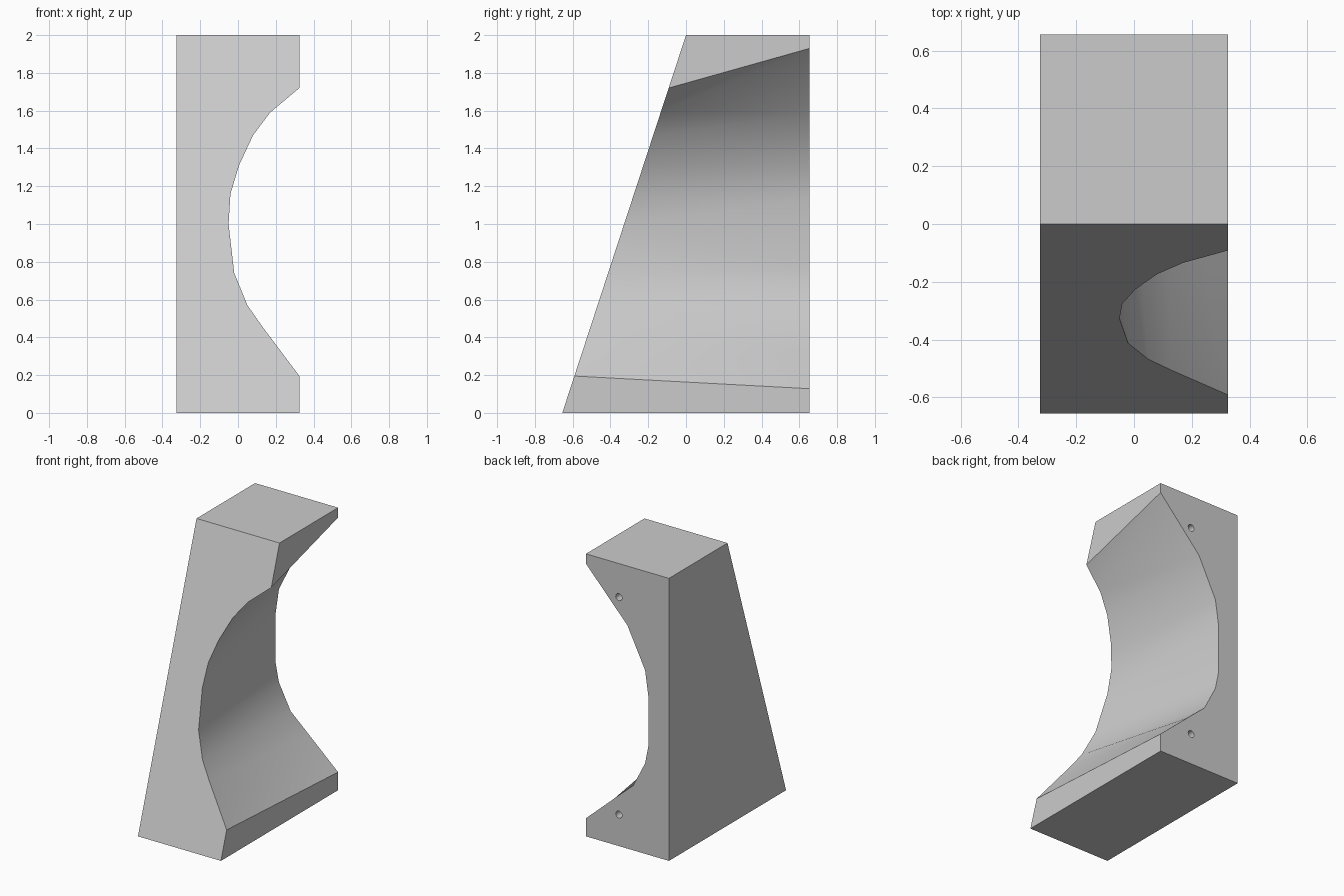
import bpy, bmesh, math
from mathutils import Vector

if "Cube" in bpy.data.objects:
    bpy.data.objects.remove(bpy.data.objects["Cube"])

W, D, H = 0.325, 0.655, 2.0

# Cavity outline on the sloping front and on the upright back, from top to bottom (x, z)
FRONT = [(W, 1.72), (.17, 1.59), (.08, 1.47), (.005, 1.31), (-.04, 1.16),
         (-.05, 1.0), (-.02, .74), (.05, .57), (.13, .455), (W, .195)]
BACK = [(W, 1.93), (0, 1.58), (-.138, 1.3), (-.163, 1.127), (-.163, .765),
        (-.138, .64), (-.046, .46), (.10, .33), (W, .128)]
# Which rim the cavity skin steps along for each triangle
STEPS = "FBFFBFBFBFBFBBFFB"

grey = bpy.data.materials.new("light grey")
grey.use_nodes = True
grey.diffuse_color = (0.6, 0.6, 0.6, 1)
grey.node_tree.nodes["Principled BSDF"].inputs["Base Color"].default_value = (0.6, 0.6, 0.6, 1)


def front_y(z):
    return -D * (1 - z / H)


def make_object(name, bm):
    bmesh.ops.recalc_face_normals(bm, faces=bm.faces)
    mesh = bpy.data.meshes.new(name)
    bm.to_mesh(mesh)
    bm.free()
    mesh.materials.append(grey)
    obj = bpy.data.objects.new(name, mesh)
    bpy.context.collection.objects.link(obj)
    return obj


# Solid bookend block: wedge with a lofted cavity in its left side
bm = bmesh.new()


def outline(rim, y_of):
    points = [(W, 0), (-W, 0), (-W, H), (W, H)] + rim
    return [bm.verts.new((x, y_of(z), z)) for x, z in points]


front = outline(FRONT, front_y)
back = outline(BACK, lambda z: D)
bm.faces.new(front)
bm.faces.new(back[::-1])
for i in range(4):      # base, right side, top and upper lip
    bm.faces.new((front[i], front[i + 1], back[i + 1], back[i]))
bm.faces.new((front[-1], front[0], back[0], back[-1]))      # lower lip
f, b = 4, 4
for step in STEPS:      # cavity skin
    if step == "F":
        bm.faces.new((front[f], front[f + 1], back[b]))
        f += 1
    else:
        bm.faces.new((front[f], back[b + 1], back[b]))
        b += 1
block = make_object("wedge_block", bm)

# Two screw holes in the back
bm = bmesh.new()
for z in (.223, 1.762):
    made = bmesh.ops.create_cone(bm, cap_ends=True, segments=16,
                                 radius1=.025, radius2=.025, depth=.3)
    bmesh.ops.rotate(bm, verts=made["verts"], matrix=Vector((0, 0, 1)).rotation_difference(
        Vector((0, 1, 0))).to_matrix())
    bmesh.ops.translate(bm, verts=made["verts"], vec=(.067, D, z))
cutter = make_object("screw_hole_cutter", bm)
cutter.hide_render = True
cutter.hide_set(True)

cut = block.modifiers.new("screw_holes", "BOOLEAN")
cut.operation = "DIFFERENCE"
cut.solver = "EXACT"
cut.object = cutter

bpy.ops.object.select_all(action="DESELECT")
block.select_set(True)
bpy.context.view_layer.objects.active = block
bpy.ops.object.modifier_apply(modifier=cut.name)
bpy.ops.object.shade_smooth_by_angle(angle=math.radians(30))
bpy.data.objects.remove(cutter)
